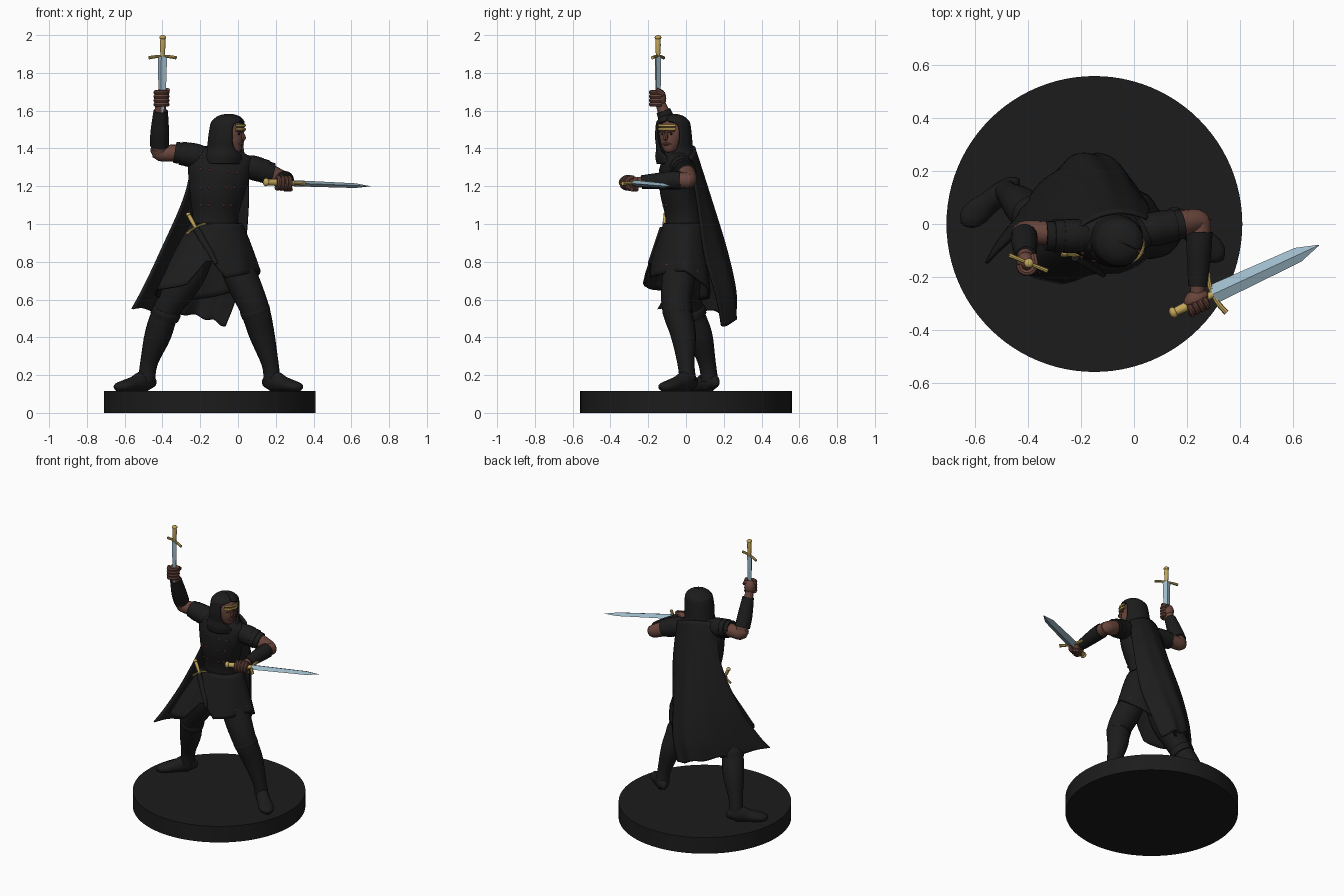
import bpy, bmesh, math
from mathutils import Vector as V

if "Cube" in bpy.data.objects:
    bpy.data.objects.remove(bpy.data.objects["Cube"])


def mat(name, r, g, b):
    m = bpy.data.materials.new(name)
    m.diffuse_color = (r, g, b, 1)
    m.use_nodes = True
    m.node_tree.nodes["Principled BSDF"].inputs["Base Color"].default_value = m.diffuse_color
    return m


BLACK = mat("black cloth", 0.0115, 0.0115, 0.0115)
SKIN = mat("brown skin", 0.14, 0.06, 0.045)
STEEL = mat("pale steel", 0.34, 0.49, 0.58)
GOLD = mat("gold", 0.54, 0.38, 0.10)
RIVET = mat("copper rivet", 0.25, 0.07, 0.04)


def finish(name, bm, m, thick=0):
    bmesh.ops.recalc_face_normals(bm, faces=bm.faces)
    me = bpy.data.meshes.new(name)
    bm.to_mesh(me)
    bm.free()
    me.materials.append(m)
    ob = bpy.data.objects.new(name, me)
    bpy.context.collection.objects.link(ob)
    if thick:
        s = ob.modifiers.new("thickness", 'SOLIDIFY')
        s.thickness, s.offset = thick, 0
    return ob


def loft(name, rows, m, closed=True, cap=True, thick=0):
    bm = bmesh.new()
    vs = [[bm.verts.new(p) for p in r] for r in rows]
    n = len(rows[0])
    for a, b in zip(vs, vs[1:]):
        for j in range(n if closed else n - 1):
            k = (j + 1) % n
            bm.faces.new((a[j], a[k], b[k], b[j]))
    if cap and closed:
        bm.faces.new(vs[0])
        bm.faces.new(vs[-1])
    return finish(name, bm, m, thick)


def smooth(rows, steps=4):
    """Catmull-Rom resampling of a list of equal-length tuples."""
    out = []
    for i in range(len(rows) - 1):
        p0, p1, p2, p3 = (rows[max(0, min(len(rows) - 1, i + d))] for d in (-1, 0, 1, 2))
        for s in range(steps):
            t = s / steps
            out.append(tuple(0.5 * (2 * b + (c - a) * t + (2 * a - 5 * b + 4 * c - d) * t * t
                                    + (3 * b - a - 3 * c + d) * t ** 3)
                             for a, b, c, d in zip(p0, p1, p2, p3)))
    return out + [tuple(rows[-1])]


def tube(name, pts, m, n=16, steps=4):
    """Points are (x, y, z, radius[, second radius])."""
    pts = smooth([p if len(p) == 5 else (*p, p[3]) for p in pts], steps)
    c = [V(p[:3]) for p in pts]
    d = (c[-1] - c[0]).normalized()
    ref = V((0, 0, 1)) if abs(d.z) < 0.8 else V((0, 1, 0))
    rows = []
    for i, p in enumerate(pts):
        t = (c[min(i + 1, len(c) - 1)] - c[max(i - 1, 0)]).normalized()
        u = t.cross(ref).normalized()
        v = u.cross(t)
        rows.append([c[i] + u * p[3] * math.cos(a) + v * p[4] * math.sin(a)
                     for a in (2 * math.pi * j / n for j in range(n))])
    return loft(name, rows, m)


def ball(name, c, r, m, axis=(0, 0, 1), seg=16):
    bm = bmesh.new()
    bmesh.ops.create_uvsphere(bm, u_segments=seg, v_segments=seg // 2 + 2, radius=1)
    q = V((0, 0, 1)).rotation_difference(V(axis))
    for v in bm.verts:
        v.co = q @ V(x * s for x, s in zip(v.co, r)) + V(c)
    return finish(name, bm, m)


def sword(name, pommel, tip, guard_at, guard_dir, guard_half, width, thick, k=1.0, bend=0.008):
    """k scales the thickness of the hilt."""
    a, b = V(pommel), V(tip)
    d = (b - a).normalized()
    g = V(guard_dir).normalized()
    h = d.cross(g)
    L = (b - a).length
    rows = []
    for s, w in ((guard_at, 1), (L * 0.86, 0.78), (L, 0.04)):
        c = a + d * s
        rows.append([c + g * width * w, c + h * thick * w, c - g * width * w, c - h * thick * w])
    loft(name + " blade", rows, STEEL)
    gc = a + d * guard_at
    tube(name + " grip", [(*(a + d * 0.01), 0.014 * k), (*(a + d * guard_at * 0.5), 0.016 * k), (*gc, 0.012 * k)], GOLD, 12)
    ball(name + " pommel", a + d * 0.014 * k, (0.02 * k, 0.02 * k, 0.014 * k), GOLD, d, 12)
    tube(name + " guard", [(*(gc + g * guard_half * s + d * bend * s * s), (0.008 + 0.002 * abs(s)) * k)
                           for s in (-1, -0.5, 0, 0.5, 1)], GOLD, 8, 3)


def fist(name, c, axis, knuckle):
    """Palm with four fingers curled round a grip."""
    c, d, k = V(c), V(axis).normalized(), V(knuckle).normalized()
    s = d.cross(k)
    ball(name + " palm", c - k * 0.008, (0.036, 0.036, 0.05), SKIN, d)
    for i in range(4):
        o = c + d * (i - 1.5) * 0.021 + k * 0.006
        tube(f"{name} finger {i + 1}",
             [(*(o + (k * math.cos(t) + s * math.sin(t)) * 0.031), 0.0125)
              for t in (-1.9, -1.1, -0.3, 0.5, 1.3, 2.0)], SKIN, 8, 2)
    tube(name + " thumb", [(*(c + s * 0.035 - k * 0.02 + d * 0.02), 0.014),
                           (*(c + s * 0.03 + k * 0.02 + d * 0.045), 0.013)], SKIN, 8, 2)


# Round base
bm = bmesh.new()
bmesh.ops.create_cone(bm, cap_ends=True, segments=96, radius1=0.56, radius2=0.56, depth=0.115)
bmesh.ops.translate(bm, verts=bm.verts, vec=(-0.15, 0, 0.0575))
finish("base", bm, BLACK)

# Legs, boot cuffs and feet
for side, leg, heel, toe in (
    ("left", [(-0.19, -0.01, 0.88, 0.08), (-0.27, -0.01, 0.72, 0.09), (-0.375, 0.02, 0.55, 0.072),
              (-0.425, 0.07, 0.41, 0.07), (-0.47, 0.11, 0.27, 0.047), (-0.485, 0.125, 0.17, 0.045)],
     V((-0.455, 0.155, 0)), V((-0.645, 0.005, 0))),
    ("right", [(-0.05, -0.02, 0.88, 0.075), (0.015, -0.04, 0.72, 0.088), (0.085, -0.05, 0.56, 0.078),
               (0.125, -0.015, 0.42, 0.068), (0.17, 0.0, 0.26, 0.045), (0.18, 0.01, 0.17, 0.045)],
     V((0.15, 0.04, 0)), V((0.33, -0.13, 0)))):
    tube(side + " leg", leg, BLACK, 20)
    k, s = V(leg[2][:3]), V(leg[3][:3])
    tube(side + " boot cuff", [(*k.lerp(s, f), r) for f, r in ((0.0, 0.074), (0.1, 0.08), (0.3, 0.077))], BLACK, 20)
    tube(side + " foot", [(*(heel.lerp(toe, f) + V((0, 0, 0.11 + h))), w, h) for f, w, h in
                          ((0, 0.012, 0.025), (0.06, 0.034, 0.045), (0.25, 0.042, 0.056), (0.5, 0.044, 0.042),
                           (0.75, 0.05, 0.032), (0.93, 0.038, 0.025), (1, 0.012, 0.014))], BLACK, 20)

# Torso
N = 40
ANG = [2 * math.pi * j / N for j in range(N)]
prof = smooth([(0.94, -0.12, -0.01, 0.13, 0.10), (1.04, -0.12, -0.012, 0.122, 0.098),
               (1.16, -0.11, -0.035, 0.145, 0.102), (1.28, -0.10, -0.042, 0.165, 0.10),
               (1.36, -0.09, -0.042, 0.165, 0.078), (1.40, -0.08, -0.045, 0.08, 0.06)])
torso = [[V((cx + rx * math.cos(a), cy + ry * math.sin(a), z - 0.1 * rx * math.cos(a) * (z > 1.2)))
          for a in ANG] for z, cx, cy, rx, ry in prof]
loft("torso", torso, BLACK)
loft("belt", [[V((-0.12 + 0.138 * s * math.cos(a), -0.01 + 0.111 * s * math.sin(a), z)) for a in ANG]
              for z, s in ((0.965, 0.96), (0.97, 1), (1.0, 1), (1.005, 0.96))], BLACK)


# Skirt with a front split, a longer back and a low left front corner
def skirt_point(a, t):
    d = abs(a - math.radians(265))
    hem = 0.70 + 0.05 * math.cos(a) - 0.09 * max(0, math.sin(a)) + 0.13 * max(0, 1 - d / 0.4)
    z = 1.0 + (hem - 1.0) * t
    f = (1.0 - z) / 0.3
    w = 1 + 0.035 * t * math.cos(7 * a)
    return V((-0.115 - 0.03 * f + (0.13 + 0.135 * f ** 0.85) * w * math.cos(a),
              -0.01 - 0.04 * f + (0.105 + 0.06 * f) * w * math.sin(a) + 0.045 * f * math.cos(a), z))


skirt = [[skirt_point(a, i / 12) for a in ANG] for i in range(13)]
loft("skirt", skirt, BLACK, cap=False, thick=0.012)

# Cape: each row runs through a left, middle and right point
rows = smooth([(-0.23, -0.03, 1.40, -0.09, 0.04, 1.41, 0.05, 0.02, 1.36),
               (-0.28, 0.01, 1.15, -0.12, 0.125, 1.14, 0.055, 0.06, 1.12),
               (-0.41, -0.02, 0.85, -0.17, 0.205, 0.86, 0.03, 0.10, 0.83),
               (-0.50, -0.09, 0.66, -0.22, 0.24, 0.65, -0.01, 0.16, 0.62),
               (-0.56, -0.15, 0.55, -0.26, 0.23, 0.52, -0.07, 0.19, 0.46)], 6)
cape = []
for i, r in enumerate(rows):
    l, c, e = V(r[:3]), V(r[3:6]), V(r[6:])
    f = i / (len(rows) - 1)
    row = []
    for j in range(41):
        u = j / 40
        p = l * (1 - u) * (1 - 2 * u) + c * 4 * u * (1 - u) + e * u * (2 * u - 1)
        row.append(p + V((0, 0.008 * f, 0.008 * f ** 4)) * math.sin(u * 25))
    cape.append(row)
loft("cape", cape, BLACK, closed=False, thick=0.012)

# Head, turned towards the right
F, S = V((0.9, -0.436, 0)), V((0.436, 0.9, 0))
HC = V((-0.043, -0.073, 1.462))


def face(f, s, z):
    return HC + F * f + S * s + V((0, 0, z))


tube("neck", [(-0.075, -0.05, 1.34, 0.055), (-0.055, -0.065, 1.44, 0.05)], SKIN)
ball("head", HC + V((0, 0, 0.015)), (0.072, 0.07, 0.085), SKIN, seg=24)
tube("jaw", [(*face(0.012, 0, 0.02), 0.062), (*face(0.022, 0, -0.035), 0.052), (*face(0.034, 0, -0.075), 0.03),
             (*face(0.036, 0, -0.085), 0.012)], SKIN)
tube("nose", [(*face(0.07, 0, 0.025), 0.007), (*face(0.081, 0, -0.005), 0.012), (*face(0.074, 0, -0.017), 0.008)], SKIN, 8)
tube("lips", [(*face(0.062, -0.022, -0.04), 0.004), (*face(0.073, 0, -0.038), 0.008), (*face(0.062, 0.022, -0.04), 0.004)], SKIN, 8)
for s in (-1, 1):
    tube(f"brow {s}", [(*face(0.073, 0.008 * s, 0.027), 0.007), (*face(0.06, 0.045 * s, 0.034), 0.007)], SKIN, 8)
    ball(f"eye {s}", face(0.064, 0.026 * s, 0.014), (0.008, 0.008, 0.005), BLACK, seg=10)
for z in (0.04, 0.06):
    tube(f"headband {z}", [(*face(0.08 * math.cos(t), 0.076 * math.sin(t), z), 0.006, 0.008)
                           for t in (-0.7, -0.35, 0, 0.35, 0.7)], GOLD, 8)

# Hood and cowl, open in front of the face
hood = []
for z, cx, cy, r, o in smooth([(1.32, -0.08, -0.045, 0.105, 2), (1.36, -0.075, -0.052, 0.105, 6),
                               (1.40, -0.067, -0.06, 0.092, 34), (1.46, -0.060, -0.066, 0.092, 46),
                               (1.525, -0.055, -0.068, 0.086, 42), (1.545, -0.052, -0.069, 0.078, 6),
                               (1.565, -0.05, -0.069, 0.056, 1), (1.575, -0.05, -0.068, 0.025, 1),
                               (1.577, -0.05, -0.068, 0.003, 1)]):
    o, fa = math.radians(o), math.atan2(F.y, F.x)
    hood.append([V((cx + r * math.cos(fa + o + (2 * math.pi - 2 * o) * j / 36),
                    cy + r * math.sin(fa + o + (2 * math.pi - 2 * o) * j / 36), z)) for j in range(37)])
loft("hood", hood, BLACK, closed=False, thick=0.012)

# Arms, shoulder pads and bracers
tube("raised upper arm", [(-0.2, -0.04, 1.36, 0.05), (-0.32, -0.035, 1.375, 0.046), (-0.41, -0.03, 1.375, 0.043),
                          (-0.42, -0.04, 1.40, 0.042)], SKIN)
tube("raised forearm", [(-0.415, -0.03, 1.37, 0.04), (-0.415, -0.07, 1.47, 0.04), (-0.41, -0.14, 1.65, 0.026)], SKIN)
tube("raised bracer", [(-0.416, -0.045, 1.415, 0.05), (-0.414, -0.078, 1.49, 0.049), (-0.409, -0.12, 1.6, 0.038)], BLACK)
tube("forward upper arm", [(0.05, -0.02, 1.31, 0.055), (0.16, 0.0, 1.27, 0.05), (0.24, 0.012, 1.235, 0.044),
                           (0.25, -0.01, 1.23, 0.04)], SKIN)
tube("forward forearm", [(0.25, 0.02, 1.23, 0.042), (0.247, -0.09, 1.23, 0.04), (0.24, -0.27, 1.22, 0.026)], SKIN)
tube("forward bracer", [(0.248, -0.03, 1.232, 0.049), (0.246, -0.1, 1.23, 0.047), (0.241, -0.235, 1.222, 0.036)], BLACK)
for name, a, b in (("raised", V((-0.16, -0.045, 1.35)), V((-0.335, -0.045, 1.38))),
                   ("forward", V((0.02, -0.03, 1.315)), V((0.18, 0.0, 1.268)))):
    for i, (f0, f1, r) in enumerate(((0, 0.62, 0.064), (0.4, 0.82, 0.062), (0.65, 1, 0.056))):
        tube(f"{name} shoulder plate {i + 1}", [(*a.lerp(b, f0), r * 0.8), (*a.lerp(b, (f0 + f1) / 2), r), (*a.lerp(b, f1), r)], BLACK, 20)

# Weapons and hands
sword("long sword", (0.135, -0.342, 1.222), (0.70, -0.08, 1.20), 0.18, (-0.42, 0.9, 0), 0.085, 0.037, 0.016, 1.1, 0.018)
sword("raised dagger", (-0.398, -0.148, 2.0), (-0.403, -0.148, 1.58), 0.112, (0.92, -0.38, 0), 0.078, 0.026, 0.018, 0.9)
fist("forward hand", (0.238, -0.292, 1.218), (0.56, 0.26, -0.02), (0.25, -0.9, -0.1))
fist("raised hand", (-0.407, -0.148, 1.665), (0, 0, 1), (0.3, -0.9, 0))

# Sheathed belt dagger
sword("belt dagger", (-0.268, -0.105, 1.06), (-0.18, -0.13, 0.90), 0.09, (0.88, 0, 0.48), 0.058, 0.012, 0.008, 0.7)
tube("scabbard", [(-0.222, -0.125, 0.975, 0.018, 0.016), (-0.16, -0.16, 0.87, 0.018, 0.016),
                  (-0.115, -0.195, 0.79, 0.01, 0.008)], BLACK, 10)

# Copper rivets along the tunic and skirt hem
bm = bmesh.new()
spots = [skirt[10][j] for j in range(0, N, 3)] + [torso[i][j] for i in (6, 9, 12, 15) for j in (26, 28, 32, 34)]
for p in spots:
    for v in bmesh.ops.create_icosphere(bm, subdivisions=1, radius=0.008)["verts"]:
        v.co += p
finish("rivets", bm, RIVET)

# Smooth shading with sharp edges kept
for ob in bpy.context.collection.objects:
    ob.select_set(True)
    bpy.context.view_layer.objects.active = ob
bpy.ops.object.shade_smooth_by_angle(angle=math.radians(40))
